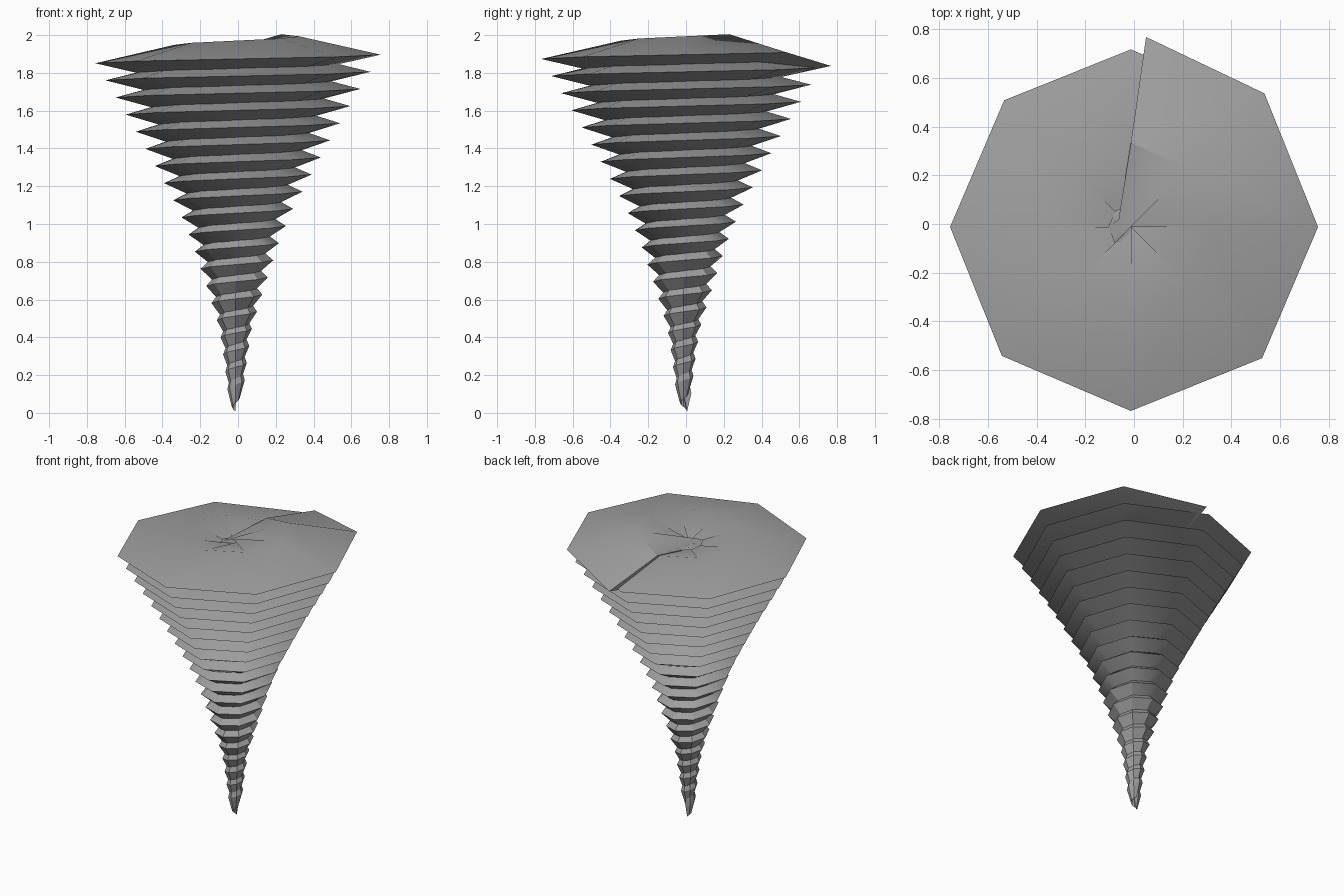
import bpy, bmesh, math

if "Cube" in bpy.data.objects:
    bpy.data.objects.remove(bpy.data.objects["Cube"])

TURNS, SIDES = 20, 8
Z0, PITCH, HALF_H = 0.105, 0.0907, 0.097
AX, AY = -0.013, -0.012                       # spiral axis
# outer radius against height
PROFILE = [(0.10, 0.04), (0.27, 0.06), (0.45, 0.087), (0.67, 0.155), (0.90, 0.23),
           (1.08, 0.305), (1.26, 0.402), (1.45, 0.505), (1.95, 0.80)]


def outer_radius(z):
    for (z0, r0), (z1, r1) in zip(PROFILE, PROFILE[1:]):
        if z <= z1:
            return r0 + (r1 - r0) * (z - z0) / (z1 - z0)
    return PROFILE[-1][1]


grey = bpy.data.materials.new("mid grey")
grey.diffuse_color = (0.35, 0.35, 0.35, 1)
grey.use_nodes = True
grey.node_tree.nodes["Principled BSDF"].inputs["Base Color"].default_value = grey.diffuse_color

# diamond section swept up a widening spiral
bm = bmesh.new()
rings = []
steps = TURNS * SIDES
for i in range(steps + 1):
    a = math.pi / 2 + 2 * math.pi * i / SIDES
    z = Z0 + PITCH * i / SIDES
    outer = outer_radius(z)
    mid = outer * 0.44
    twist = 0.0
    if i == steps:                            # loose end droops onto the turn below
        z -= 0.082
        twist = -0.08
    section = [(outer, 0, twist), (mid, HALF_H, 0), (2 * mid - outer, 0, twist), (mid, -HALF_H, 0)]
    rings.append([bm.verts.new((AX + r * math.cos(a + t), AY + r * math.sin(a + t), z + h))
                  for r, h, t in section])
for a, b in zip(rings, rings[1:]):
    for k in range(4):
        n = (k + 1) % 4
        bm.faces.new((a[k], b[k], b[n], a[n]))
# closed ends
bm.faces.new(rings[0])
bm.faces.new(rings[-1][::-1])
bmesh.ops.recalc_face_normals(bm, faces=bm.faces)

mesh = bpy.data.meshes.new("spiral_cone")
bm.to_mesh(mesh)
bm.free()
mesh.materials.append(grey)
cone = bpy.data.objects.new("spiral_cone", mesh)
bpy.context.collection.objects.link(cone)
bpy.context.view_layer.objects.active = cone
cone.select_set(True)
bpy.ops.object.shade_smooth_by_angle(angle=math.radians(30))
